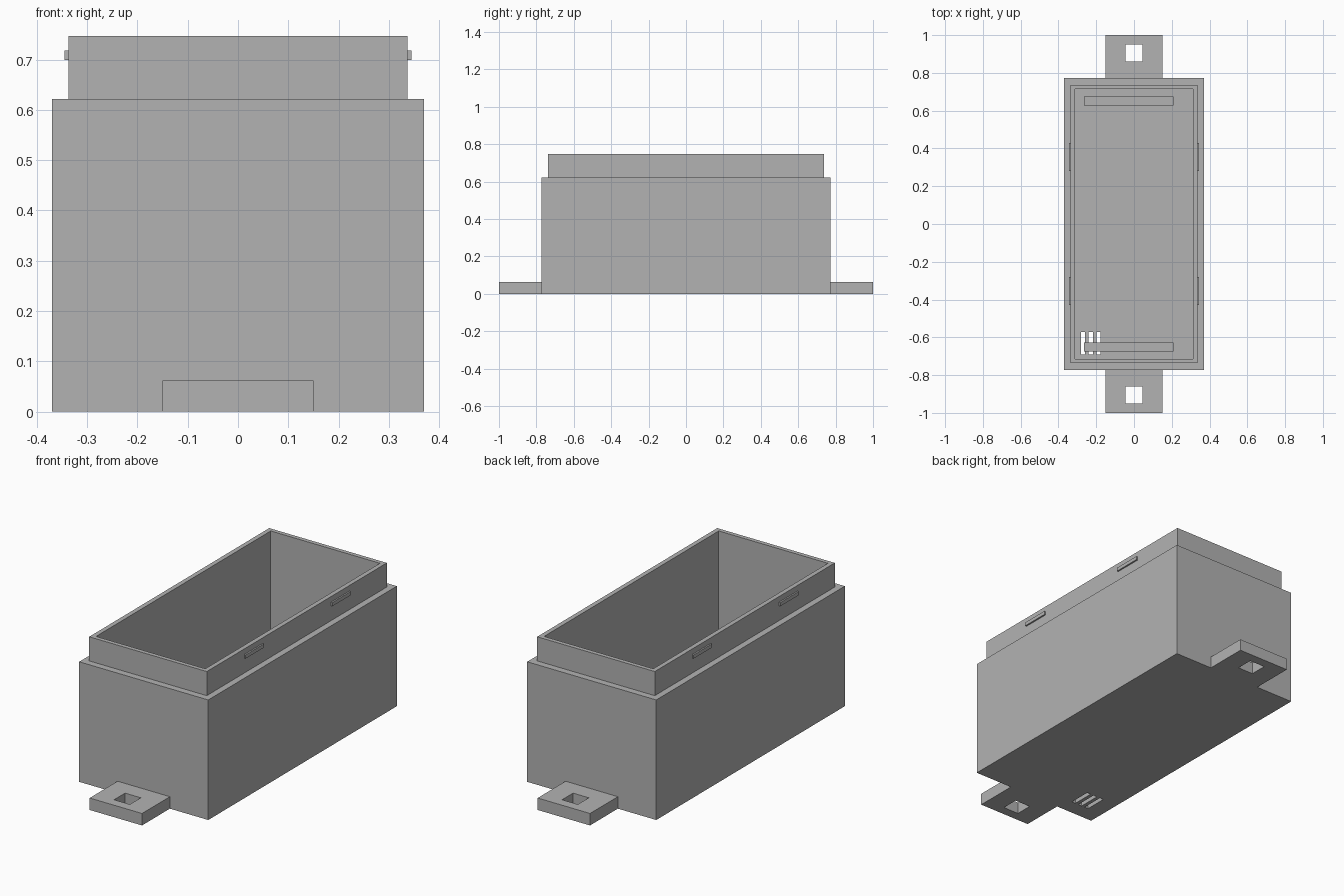
import bpy
import bmesh
from mathutils import Matrix, Vector

if "Cube" in bpy.data.objects:
    bpy.data.objects.remove(bpy.data.objects["Cube"], do_unlink=True)

grey = bpy.data.materials.new("mid_grey")
grey.use_nodes = True
grey.diffuse_color = (0.45, 0.45, 0.45, 1)
grey.node_tree.nodes["Principled BSDF"].inputs["Base Color"].default_value = grey.diffuse_color


def finish(name, bm):
    bmesh.ops.recalc_face_normals(bm, faces=bm.faces)
    mesh = bpy.data.meshes.new(name)
    bm.to_mesh(mesh)
    bm.free()
    mesh.materials.append(grey)
    obj = bpy.data.objects.new(name, mesh)
    bpy.context.collection.objects.link(obj)
    return obj


def box(name, low, high):
    low, high = Vector(low), Vector(high)
    bm = bmesh.new()
    bmesh.ops.create_cube(bm, size=1, matrix=Matrix.Translation((low + high) / 2)
                          @ Matrix.Diagonal((*(high - low), 1)))
    return finish(name, bm)


def cut(target, low, high):
    cutter = box("cutter", low, high)
    cutter.hide_render = True
    mod = target.modifiers.new("cut", 'BOOLEAN')
    mod.operation, mod.solver, mod.object = 'DIFFERENCE', 'EXACT', cutter
    bpy.context.view_layer.objects.active = target
    bpy.ops.object.modifier_apply(modifier=mod.name)
    bpy.data.objects.remove(cutter, do_unlink=True)


# Open case: rectangles (half width, half length, height) from base, over the rim, to the floor
FLOOR = 0.06
profile = [(0.37, 0.772, 0), (0.37, 0.772, 0.622), (0.337, 0.737, 0.622),
           (0.337, 0.737, 0.747), (0.313, 0.715, 0.747), (0.313, 0.715, FLOOR)]
bm = bmesh.new()
rings = [[bm.verts.new((sx * w, sy * l, z)) for sx, sy in ((-1, -1), (1, -1), (1, 1), (-1, 1))]
         for w, l, z in profile]
for a, b in zip(rings, rings[1:]):
    for i in range(4):
        j = (i + 1) % 4
        bm.faces.new((a[i], a[j], b[j], b[i]))
bm.faces.new(rings[0])
bm.faces.new(rings[-1])
case = finish("case", bm)

# Vent slots through the floor
for x in (-0.27, -0.229, -0.188):
    cut(case, (x - 0.011, -0.69, -0.1), (x + 0.011, -0.572, FLOOR + 0.1))

for end, s in (("front", -1), ("back", 1)):
    # Mounting tab with a square screw hole
    y0, y1 = sorted((s * 0.772, s * 1.0))
    tab = box(end + "_mounting_tab", (-0.15, y0, 0), (0.15, y1, 0.062))
    h = s * 0.905
    cut(tab, (-0.045, h - 0.045, -0.1), (0.045, h + 0.045, 0.2))
    # Support rib on the floor
    box(end + "_floor_rib", (-0.265, s * 0.651 - 0.024, FLOOR), (0.21, s * 0.651 + 0.024, FLOOR + 0.06))
    # Snap ridges on both sides of the rim
    for side, t in (("right", -1), ("left", 1)):
        x0, x1 = sorted((t * 0.337, t * 0.345))
        y0, y1 = sorted((s * 0.28, s * 0.43))
        box(f"{end}_{side}_snap_ridge", (x0, y0, 0.699), (x1, y1, 0.718))
